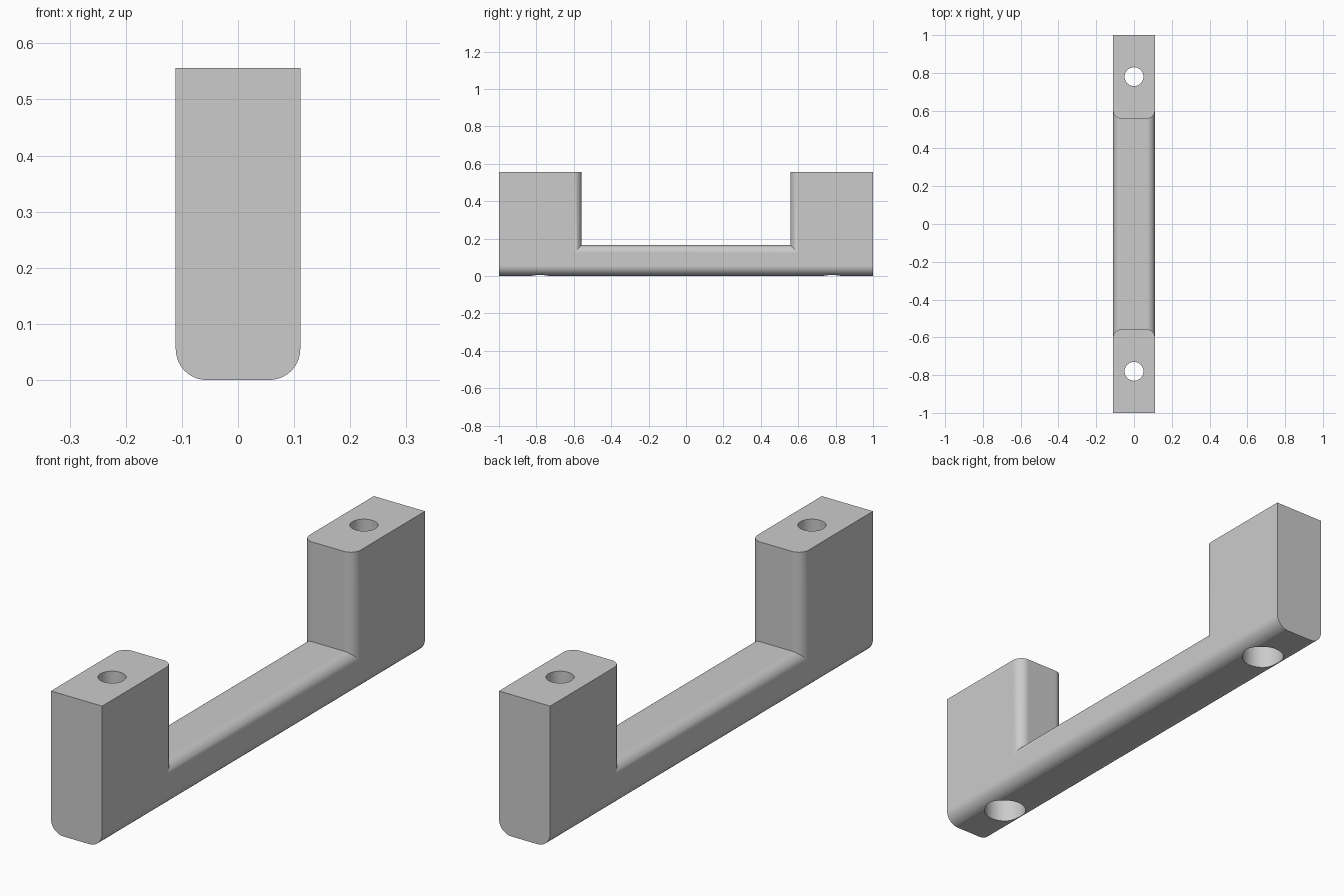
import bpy, bmesh

if "Cube" in bpy.data.objects:
    bpy.data.objects.remove(bpy.data.objects["Cube"])

HW, H = 0.111, 0.556        # half width, leg height
INNER, BAR = 0.558, 0.165   # inner leg face, grip top
HOLE_Y = 0.78

grey = bpy.data.materials.new("light_grey")
grey.diffuse_color = (0.6, 0.6, 0.6, 1)
grey.use_nodes = True
grey.node_tree.nodes["Principled BSDF"].inputs["Base Color"].default_value = grey.diffuse_color

# U-shaped side profile extruded across the width
profile = [(-1, 0), (1, 0), (1, H), (INNER, H),
           (INNER, BAR), (-INNER, BAR), (-INNER, H), (-1, H)]
bm = bmesh.new()
face = bm.faces.new([bm.verts.new((-HW, y, z)) for y, z in profile])
ext = bmesh.ops.extrude_face_region(bm, geom=[face])
bmesh.ops.translate(bm, vec=(2 * HW, 0, 0),
                    verts=[g for g in ext["geom"] if isinstance(g, bmesh.types.BMVert)])
bmesh.ops.recalc_face_normals(bm, faces=bm.faces)


def round_edges(test, radius):
    """Fillet the lengthwise side edges whose two ends pass the test."""
    edges = [e for e in bm.edges
             if abs(e.verts[0].co.x - e.verts[1].co.x) < 1e-5
             and all(test(v.co) for v in e.verts)]
    bmesh.ops.bevel(bm, geom=edges, offset=radius, segments=10, profile=0.5,
                    affect='EDGES', clamp_overlap=False)


round_edges(lambda c: abs(c.y) < INNER + 0.01, 0.043)  # inside of the grip and legs
round_edges(lambda c: c.z < 0.001, 0.055)              # underside of the grip

mesh = bpy.data.meshes.new("handle")
bm.to_mesh(mesh)
bm.free()
mesh.materials.append(grey)
handle = bpy.data.objects.new("handle", mesh)
bpy.context.collection.objects.link(handle)


def cut_hole(y, radius, z0, z1):
    bpy.ops.mesh.primitive_cylinder_add(vertices=48, radius=radius, depth=z1 - z0,
                                        location=(0, y, (z0 + z1) / 2))
    cutter = bpy.context.object
    cutter.name = "hole_cutter"
    cutter.data.materials.append(grey)
    mod = handle.modifiers.new("hole", 'BOOLEAN')
    mod.operation, mod.solver, mod.object = 'DIFFERENCE', 'EXACT', cutter
    bpy.ops.object.select_all(action='DESELECT')
    handle.select_set(True)
    bpy.context.view_layer.objects.active = handle
    bpy.ops.object.modifier_apply(modifier=mod.name)
    bpy.data.objects.remove(cutter, do_unlink=True)


# Screw holes with wider counterbores from below
for side in (-1, 1):
    cut_hole(side * HOLE_Y, 0.05, -0.1, H + 0.1)
    cut_hole(side * HOLE_Y, 0.08, -0.1, 0.11)

bpy.ops.object.shade_smooth_by_angle(angle=0.5)
weighted = handle.modifiers.new("weighted_normals", 'WEIGHTED_NORMAL')
weighted.keep_sharp = True
